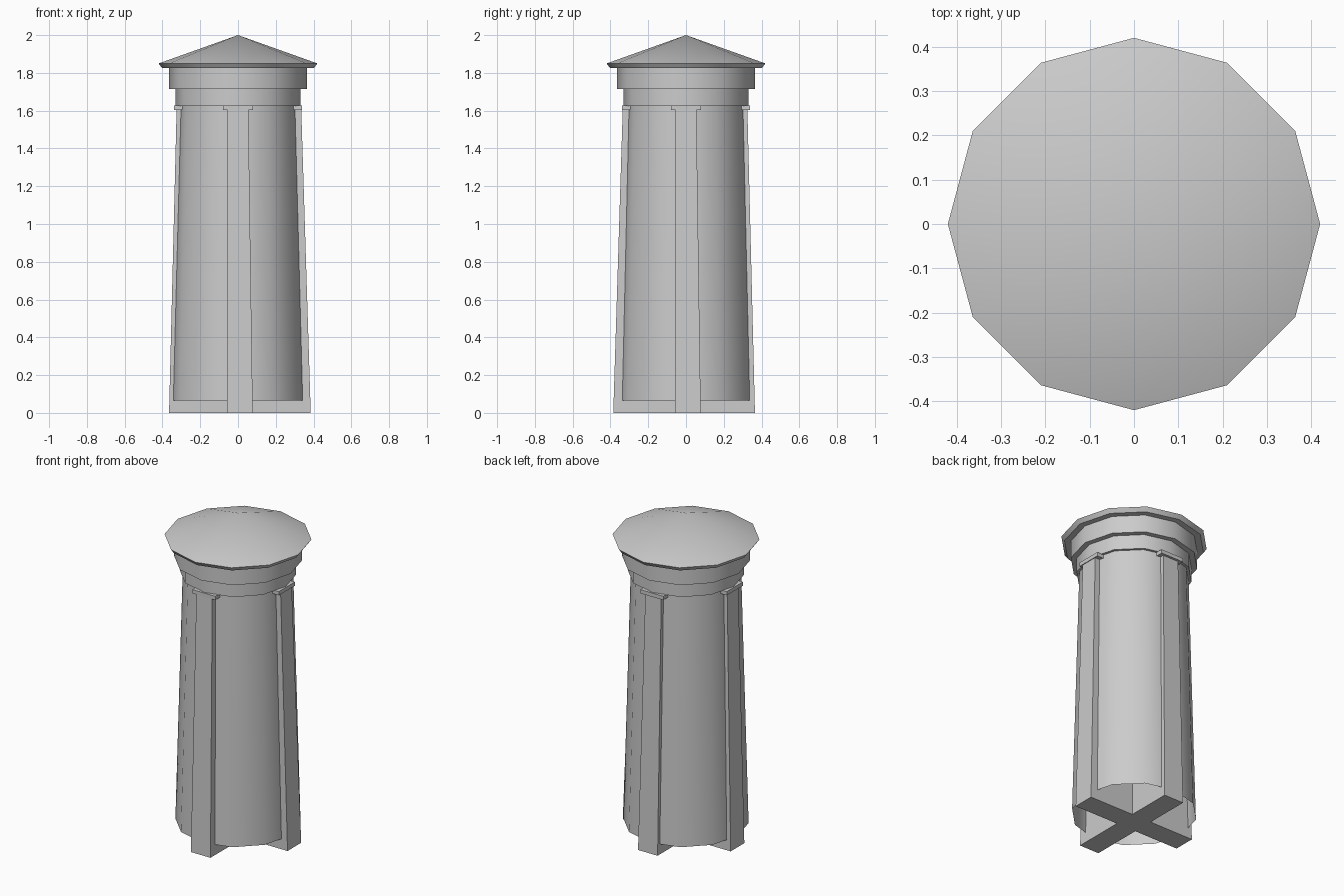
import bpy, bmesh, math

if "Cube" in bpy.data.objects:
    bpy.data.objects.remove(bpy.data.objects["Cube"])

SIDES = 12


def finish(name, bm):
    bmesh.ops.recalc_face_normals(bm, faces=bm.faces)
    mesh = bpy.data.meshes.new(name)
    bm.to_mesh(mesh)
    bm.free()
    obj = bpy.data.objects.new(name, mesh)
    bpy.context.collection.objects.link(obj)
    bpy.ops.object.select_all(action='DESELECT')
    obj.select_set(True)
    bpy.context.view_layer.objects.active = obj
    bpy.ops.object.shade_smooth_by_angle(angle=math.radians(35))
    return obj


def turned(name, profile, cap_bottom=True, cap_top=True):
    """Twelve-sided turned part from (radius, z) points; radius 0 makes a tip."""
    bm = bmesh.new()
    rings = []
    for r, z in profile:
        if r == 0:
            rings.append([bm.verts.new((0, 0, z))] * SIDES)
        else:
            rings.append([bm.verts.new((r * math.cos(a), r * math.sin(a), z))
                          for a in (2 * math.pi * i / SIDES for i in range(SIDES))])
    for low, high in zip(rings, rings[1:]):
        for i in range(SIDES):
            j = (i + 1) % SIDES
            quad = [low[i], low[j], high[j], high[i]]
            bm.faces.new(list(dict.fromkeys(quad)))
    if cap_bottom:
        bm.faces.new(rings[0])
    if cap_top:
        bm.faces.new(rings[-1])
    return finish(name, bm)


def slab(name, low, high, z0, z1, turn):
    """Tapered block; low and high are (x0, x1, y0, y1) rectangles."""
    bm = bmesh.new()
    bmesh.ops.create_cube(bm, size=2)
    for v in bm.verts:
        x0, x1, y0, y1 = high if v.co.z > 0 else low
        v.co = (x1 if v.co.x > 0 else x0,
                y1 if v.co.y > 0 else y0,
                z1 if v.co.z > 0 else z0)
    obj = finish(name, bm)
    obj.rotation_euler.z = turn
    return obj


# Hollow tapering tower wall, open underneath
turned("tower_shaft", [(0.358, 0.065), (0.316, 1.63)], cap_bottom=False)

# Two stepped collars under the roof
turned("lower_collar", [(0.332, 1.625), (0.332, 1.715)])
turned("upper_collar", [(0.365, 1.715), (0.365, 1.83)])

# Low pointed roof with a bevelled rim
turned("roof", [(0.402, 1.825), (0.42, 1.85), (0, 2.0)], cap_top=False)

# Crossing buttress frames with small cap blocks
for label, turn in (("side", 0), ("front_back", -math.pi / 2)):
    slab(label + "_buttresses", (-0.365, 0.385, -0.058, 0.078),
         (-0.325, 0.335, -0.055, 0.055), 0, 1.605, turn)
    slab(label + "_buttress_caps", (-0.34, 0.34, -0.08, 0.08),
         (-0.34, 0.34, -0.08, 0.08), 1.603, 1.627, turn)
